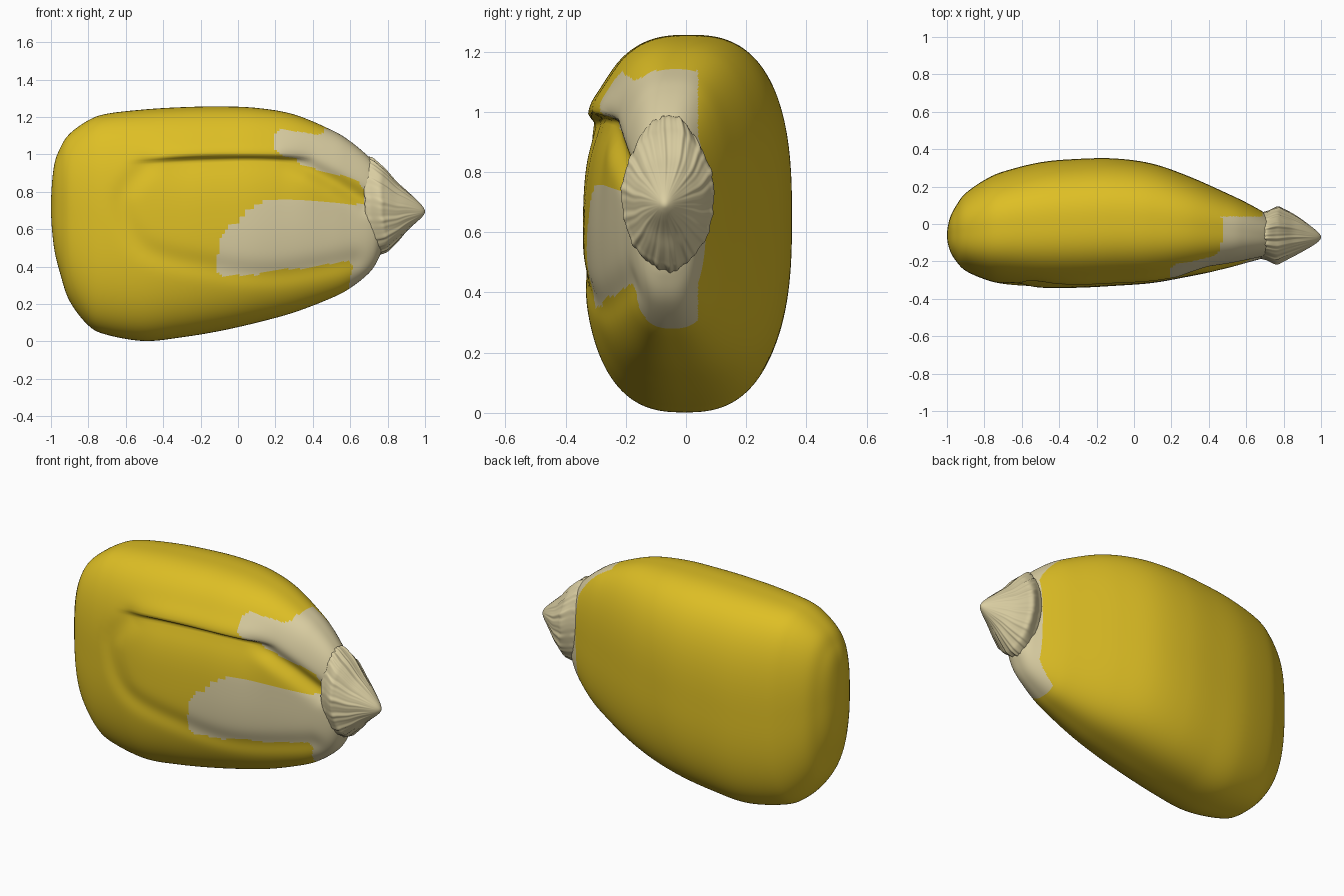
import bpy, bmesh, math
from mathutils import Vector
from mathutils.geometry import interpolate_bezier

if "Cube" in bpy.data.objects:
    bpy.data.objects.remove(bpy.data.objects["Cube"])


def material(name, rgb):
    m = bpy.data.materials.new(name)
    m.diffuse_color = (*rgb, 1)
    m.use_nodes = True
    m.node_tree.nodes["Principled BSDF"].inputs["Base Color"].default_value = m.diffuse_color
    return m


YELLOW = material("kernel yellow", (0.73, 0.52, 0.018))
CREAM = material("pale cream", (0.70, 0.615, 0.36))


def spline(rows, steps):
    """Catmull-Rom through rows of numbers."""
    out = []
    for i in range(1, len(rows) - 2):
        for k in range(steps):
            t = k / steps
            out.append([0.5 * (2 * b + (c - a) * t + (2 * a - 5 * b + 4 * c - d) * t * t
                               + (3 * b - a - 3 * c + d) * t ** 3)
                        for a, b, c, d in zip(*rows[i - 1:i + 3])])
    out.append(list(rows[-2]))
    return out


def smooth(a, b, v):
    t = min(1, max(0, (v - a) / (b - a)))
    return t * t * (3 - 2 * t)


def loft(name, rings, mats, rule):
    """Skin a list of point rings, close both ends, colour by rule(centre)."""
    bm = bmesh.new()
    vs = [[bm.verts.new(p) for p in r] for r in rings]
    n = len(vs[0])
    for a, b in zip(vs, vs[1:]):
        for j in range(n):
            bm.faces.new((a[j], a[(j + 1) % n], b[(j + 1) % n], b[j]))
    bm.faces.new(vs[0])
    bm.faces.new(vs[-1])
    bmesh.ops.remove_doubles(bm, verts=bm.verts, dist=1e-5)
    bmesh.ops.recalc_face_normals(bm, faces=bm.faces)
    for f in bm.faces:
        f.smooth = True
        f.material_index = rule(f.calc_center_median())
    me = bpy.data.meshes.new(name)
    bm.to_mesh(me)
    bm.free()
    for m in mats:
        me.materials.append(m)
    ob = bpy.data.objects.new(name, me)
    bpy.context.collection.objects.link(ob)
    return ob


# --- Kernel body: x, top z, bottom z, back y, front y
body = [(-1, .72, .72, -.06, -.06), (-.985, .93, .51, .03, -.14), (-.95, 1.035, .36, .10, -.20),
        (-.9, 1.11, .215, .165, -.25), (-.8, 1.182, .085, .235, -.295), (-.7, 1.217, .035, .28, -.32),
        (-.5, 1.24, .002, .33, -.342), (-.3, 1.252, .022, .348, -.343), (-.1, 1.256, .055, .35, -.333),
        (.1, 1.248, .1, .322, -.318), (.3, 1.213, .155, .252, -.282), (.5, 1.13, .232, .163, -.235),
        (.6, 1.07, .285, .115, -.208), (.7, .985, .365, .06, -.18), (.75, .92, .44, .03, -.155),
        (.775, .85, .52, -.01, -.11), (.78, .7, .68, -.05, -.06)]
x, t, b, k, f = body[1]
body = [(x, b, t, f, k)] + body + [body[-1]]

# Soft valleys on the front: around the germ, and from the crease to the tip
germ = [Vector(p) for p in ((-.5, .93), (-.62, .75), (-.5, .5), (-.15, .40), (.2, .36), (.62, .43))]
germ = [Vector(p) for p in spline([germ[0], *germ, germ[-1]], 6)]
valley = [Vector(p) for p in ((.25, .965), (.38, .925), (.52, .85), (.68, .75))]


def near(p, path):
    best = 9
    for a, c in zip(path, path[1:]):
        d = c - a
        s = min(1, max(0, (p - a).dot(d) / d.length_squared))
        best = min(best, (p - a - d * s).length)
    return best


def dent(x, z):
    p = Vector((x, z))
    d = .012 * math.exp(-(near(p, germ) / .06) ** 2)
    d += .035 * math.exp(-(near(p, valley) / .05) ** 2) * smooth(.2, .4, x)
    # crease: abrupt lip above, long ramp below
    g = z - (.972 - .08 * (x - .02) ** 2)
    fade = smooth(-.62, -.25, x) * (1 - smooth(.22, .42, x))
    d += .042 * fade * (math.exp(g / .13) if g < 0 else 1 - smooth(0, .028, g))
    d -= .018 * fade * math.exp(-((g - .05) / .06) ** 2)
    return d


N = 260
rings = []
for x, t, b, k, f in spline(body, 13):
    cz, rz = (t + b) / 2, (t - b) / 2
    cy, ry = (k + f) / 2, (k - f) / 2
    ring = []
    for j in range(N):
        a = 2 * math.pi * j / N
        c, s = math.cos(a), math.sin(a)
        e = 2 / 2.65
        y = cy + ry * math.copysign(abs(c) ** e, c)
        z = cz + rz * math.copysign(abs(s) ** e, s)
        if c < 0:
            y += dent(x, z) * smooth(0, .5, -c) * smooth(-.95, -.6, x)
        ring.append((x, y, z))
    rings.append(ring)

# Outline of the pale patches seen from the front (x, z)
patch = [(.9, 1.3), (.47, 1.3), (.475, 1.15), (.455, 1.115), (.42, 1.105), (.33, 1.12), (.23, 1.135),
         (.2, 1.115), (.198, 1.02), (.25, .99), (.31, .975), (.34, .94), (.5, .9), (.6, .875), (.64, .86),
         (.68, .80), (.67, .735), (.62, .733), (.4, .745), (.3, .758), (.15, .75), (.05, .705),
         (0, .645), (-.07, .6), (-.1, .53), (-.12, .38), (-.1, .35), (.1, .355), (.2, .385),
         (.35, .39), (.5, .415), (.59, .43), (.617, .405), (.6, .34), (.58, .2), (.9, .2)]


def in_patch(x, z):
    inside = False
    for (x1, z1), (x2, z2) in zip(patch, patch[1:] + patch[:1]):
        if (z1 > z) != (z2 > z) and x < x1 + (z - z1) * (x2 - x1) / (z2 - z1):
            inside = not inside
    return inside


def body_rule(c):
    if c.x > .69:
        return 1
    return int(c.y < .04 and in_patch(c.x, c.z))


loft("kernel_body", rings, [YELLOW, CREAM], body_rule)

# --- Ridged tip cap: x, centre y, centre z, half width y, half height z
cap = [(.71, -.06, .73, .07, .17), (.688, -.06, .73, .118, .243), (.72, -.06, .728, .133, .258),
       (.768, -.06, .715, .154, .232), (.80, -.06, .71, .141, .205), (.85, -.06, .70, .115, .155),
       (.90, -.063, .70, .085, .108), (.96, -.068, .697, .045, .055), (.99, -.07, .695, .02, .023),
       (1.0, -.07, .693, 0, 0)]
cap = [cap[0]] + cap + [(.99, -.07, .695, -.02, -.023)]
rings = []
for x, cy, cz, ry, rz in spline(cap, 7):
    ring = []
    w = 1 - smooth(.72, .95, x)
    for j in range(N):
        a = 2 * math.pi * j / N
        c, s = math.cos(a), math.sin(a)
        ridge = (math.sin(17 * a + 1.3 * math.sin(3 * a)) * .45 + math.sin(29 * a + 2 + 9 * x) * .35
                 + math.sin(7 * a + 1 + 6 * x) * .5 + math.sin(43 * a + 14 * x) * .2)
        m = 1 + .02 * ridge * (1 - smooth(.9, 1, x))
        shift = w * ((-.03 * s if s < 0 else -.008 * s) - .012 * (c < 0) * c * c + .004 * ridge)
        ring.append((x + shift, cy + ry * c * m, cz + rz * s * m))
    rings.append(ring)
loft("tip_cap", rings, [CREAM], lambda c: 0)
